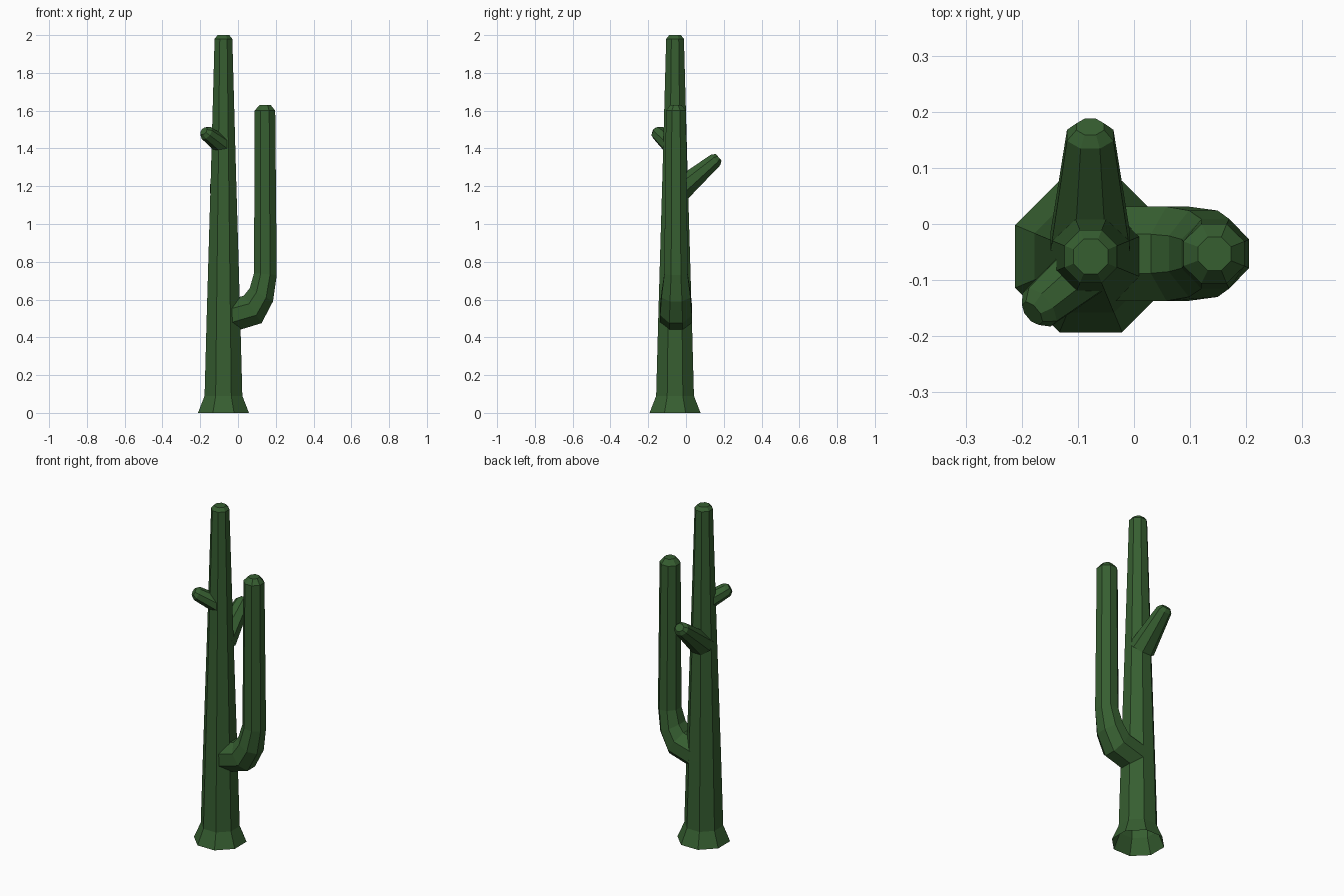
import bpy, bmesh, math
from mathutils import Vector

if "Cube" in bpy.data.objects:
    bpy.data.objects.remove(bpy.data.objects["Cube"])

SIDES = 8
green = bpy.data.materials.new("cactus_green")
green.diffuse_color = (0.037, 0.112, 0.03, 1)
green.use_nodes = True
green.node_tree.nodes["Principled BSDF"].inputs["Base Color"].default_value = green.diffuse_color


def loft(name, rings):
    """Skin flat-sided octagons; each ring is (centre, half-axis u, half-axis v)."""
    bm = bmesh.new()
    k = 1 / math.cos(math.pi / SIDES)
    loops = []
    for c, u, v in rings:
        loop = []
        for i in range(SIDES):
            a = (i + 0.5) * 2 * math.pi / SIDES
            loop.append(bm.verts.new(Vector(c) + k * (math.cos(a) * Vector(u) + math.sin(a) * Vector(v))))
        loops.append(loop)
    for a, b in zip(loops, loops[1:]):
        for i in range(SIDES):
            j = (i + 1) % SIDES
            bm.faces.new((a[i], a[j], b[j], b[i]))
    bm.faces.new(loops[-1])
    bmesh.ops.recalc_face_normals(bm, faces=bm.faces)
    me = bpy.data.meshes.new(name)
    bm.to_mesh(me)
    bm.free()
    me.materials.append(green)
    ob = bpy.data.objects.new(name, me)
    bpy.context.collection.objects.link(ob)
    return ob


# Trunk: flared open foot, long taper, chamfered tip
trunk = [(0, 0.135), (0.09, 0.1), (0.5, 0.089), (1.25, 0.067), (1.98, 0.047), (2.0, 0.031)]
loft("trunk", [((-0.077, -0.058, z), (r, 0, 0), (0, r, 0)) for z, r in trunk])

# Big arm: outer point (x, z), inner point (x, z), half width in y
arm = [((-0.04, 0.425), (-0.05, 0.6), 0.084),
       ((0.125, 0.475), (0.03, 0.62), 0.084),
       ((0.185, 0.59), (0.062, 0.66), 0.077),
       ((0.205, 0.73), (0.085, 0.74), 0.062),
       ((0.197, 1.6), (0.088, 1.6), 0.053),
       ((0.173, 1.63), (0.114, 1.63), 0.03)]
rings = []
for (ox, oz), (ix, iz), w in arm:
    rings.append((((ox + ix) / 2, -0.053, (oz + iz) / 2),
                  ((ox - ix) / 2, 0, (oz - iz) / 2), (0, w, 0)))
loft("big_arm", rings)


def stub(name, root, tip, r_root, r_tip, widen):
    """Short straight branch with a chamfered end."""
    root, tip = Vector(root), Vector(tip)
    d = (tip - root).normalized()
    side = d.cross(Vector((0, 0, 1))).normalized()
    up = side.cross(d)
    spec = [(root, r_root), (tip, r_tip), (tip + d * 0.02, r_tip * 0.6)]
    loft(name, [(c, side * r * widen, up * r) for c, r in spec])


stub("back_branch", (-0.078, -0.03, 1.182), (-0.078, 0.158, 1.34), 0.063, 0.037, 1.12)
stub("front_branch", (-0.083, -0.077, 1.417), (-0.168, -0.148, 1.482), 0.046, 0.036, 1.08)
